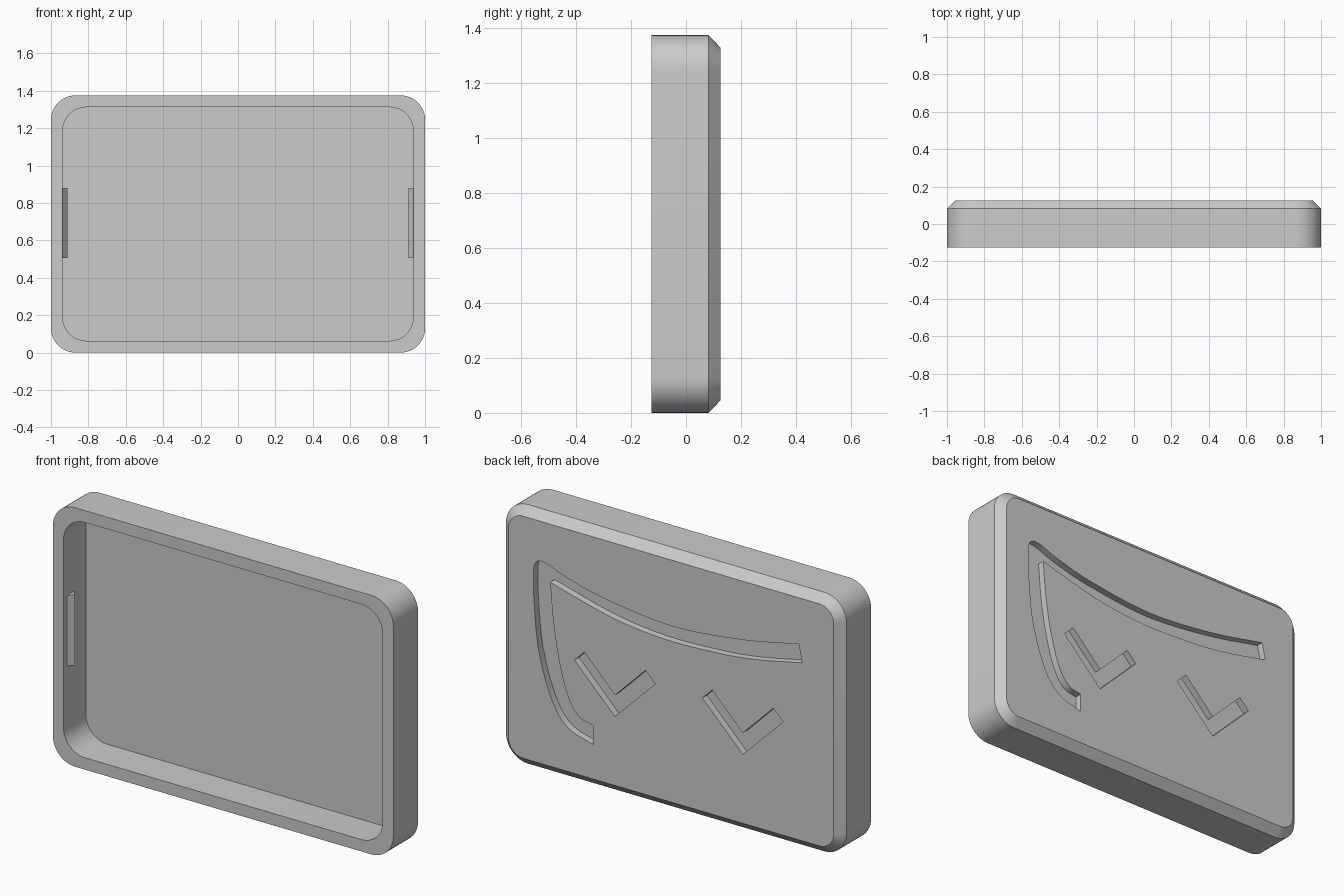
import bpy, bmesh, math
from mathutils import Vector

cube = bpy.data.objects.get("Cube")
if cube:
    bpy.data.objects.remove(cube, do_unlink=True)

WIDTH, HEIGHT, DEPTH = 2.0, 1.375, 0.25
BACK = DEPTH / 2
FLOOR = 0.0625          # inner face of the back wall
GROOVE = 0.0375         # depth of the cut marks
WALL = 0.063

grey = bpy.data.materials.new("plain_grey")
grey.use_nodes = True
colour = (0.6, 0.6, 0.6, 1)
grey.diffuse_color = colour
grey.node_tree.nodes["Principled BSDF"].inputs["Base Color"].default_value = colour


def finish(name, bm):
    bmesh.ops.recalc_face_normals(bm, faces=bm.faces[:])
    mesh = bpy.data.meshes.new(name)
    bm.to_mesh(mesh)
    bm.free()
    mesh.materials.append(grey)
    obj = bpy.data.objects.new(name, mesh)
    bpy.context.collection.objects.link(obj)
    return obj


def activate(obj):
    bpy.ops.object.select_all(action='DESELECT')
    obj.select_set(True)
    bpy.context.view_layer.objects.active = obj


def rounded_ring(bm, inset, radius, y, steps=12):
    """Rounded rectangle of vertices in a plane of constant y."""
    hx, hz = WIDTH / 2 - inset - radius, HEIGHT / 2 - inset - radius
    verts = []
    for k, (sx, sz) in enumerate([(1, 1), (-1, 1), (-1, -1), (1, -1)]):
        for i in range(steps + 1):
            a = math.pi / 2 * (k + i / steps)
            verts.append(bm.verts.new((sx * hx + radius * math.cos(a), y,
                                       HEIGHT / 2 + sz * hz + radius * math.sin(a))))
    return verts


def prism(name, outline, start, end, axis):
    """Extrude a closed 2D outline along y (outline in x, z) or z (outline in x, y)."""
    bm = bmesh.new()
    place = (lambda p, t: (p[0], t, p[1])) if axis == 'Y' else (lambda p, t: (p[0], p[1], t))
    face = bm.faces.new([bm.verts.new(place(p, start)) for p in outline])
    new = bmesh.ops.extrude_face_region(bm, geom=[face])["geom"]
    offset = Vector(place((0, 0), end - start))
    bmesh.ops.translate(bm, vec=offset, verts=[g for g in new if isinstance(g, bmesh.types.BMVert)])
    return finish(name, bm)


def smooth_path(points, steps=6):
    """Catmull-Rom curve through the points."""
    p = [Vector(q) for q in points]
    p = [2 * p[0] - p[1]] + p + [2 * p[-1] - p[-2]]
    path = []
    for a, b, c, d in zip(p, p[1:], p[2:], p[3:]):
        for i in range(steps):
            t = i / steps
            path.append(0.5 * (2 * b + (c - a) * t + (2 * a - 5 * b + 4 * c - d) * t ** 2
                               + (3 * b - a - 3 * c + d) * t ** 3))
    return path + [p[-2]]


# Tray: pocket floor, rim, outer side, chamfer and back as bridged rings
bm = bmesh.new()
rings = [rounded_ring(bm, *r) for r in [(WALL, 0.125, FLOOR), (WALL, 0.125, -BACK),
                                        (0, 0.13, -BACK), (0, 0.13, 0.082),
                                        (0.045, 0.085, BACK)]]
for lower, upper in zip(rings, rings[1:]):
    for i in range(len(lower)):
        j = (i + 1) % len(lower)
        bm.faces.new((lower[i], lower[j], upper[j], upper[i]))
bm.faces.new(rings[0])
bm.faces.new(rings[-1])
tray = finish("tray", bm)

# Curved groove: outer edge, then inner limb and lower edge meeting at a sharp corner
outer = smooth_path([(-0.75, 1.083), (-0.4, 1.015), (0, 0.98), (0.38, 1.018), (0.6, 1.068),
                     (0.73, 1.113), (0.785, 1.112), (0.808, 1.06), (0.804, 0.88),
                     (0.777, 0.64), (0.705, 0.41), (0.61, 0.28), (0.46, 0.228)])
limb = smooth_path([(0.46, 0.33), (0.54, 0.352), (0.604, 0.44), (0.657, 0.614),
                    (0.692, 0.82), (0.71, 1.022)])
lower_edge = smooth_path([(0.71, 1.022), (0.36, 0.934), (0.05, 0.9), (-0.27, 0.909),
                          (-0.5, 0.935), (-0.77, 0.99)])
cutters = [prism("curve_cutter", outer + limb + lower_edge[1:], BACK - GROOVE, BACK + 0.1, 'Y')]

# Pair of chevron grooves
chevron = [(0, 0.41), (0.237, 0.647), (0.18, 0.704), (0, 0.524), (-0.18, 0.704), (-0.237, 0.647)]
for cx in (0.33, -0.421):
    cutters.append(prism("chevron_cutter", [(cx + x, z) for x, z in chevron],
                         BACK - GROOVE, BACK + 0.1, 'Y'))

for cutter in cutters:
    cutter.hide_render = True
    cut = tray.modifiers.new("groove", 'BOOLEAN')
    cut.operation, cut.solver, cut.object = 'DIFFERENCE', 'EXACT', cutter
activate(tray)
for name in [m.name for m in tray.modifiers]:
    bpy.ops.object.modifier_apply(modifier=name)
for cutter in cutters:
    bpy.data.objects.remove(cutter, do_unlink=True)
activate(tray)
bpy.ops.object.shade_smooth_by_angle(angle=math.radians(30))

# Snap ridges on the inner side walls
wall_x = WIDTH / 2 - WALL
for side, label in ((1, "left"), (-1, "right")):
    wedge = [(wall_x + 0.01, -0.097), (wall_x, -0.097), (wall_x - 0.025, -0.066),
             (wall_x, -0.035), (wall_x + 0.01, -0.035)]
    prism(label + "_snap_ridge", [(side * x, y) for x, y in wedge], 0.505, 0.88, 'Z')
